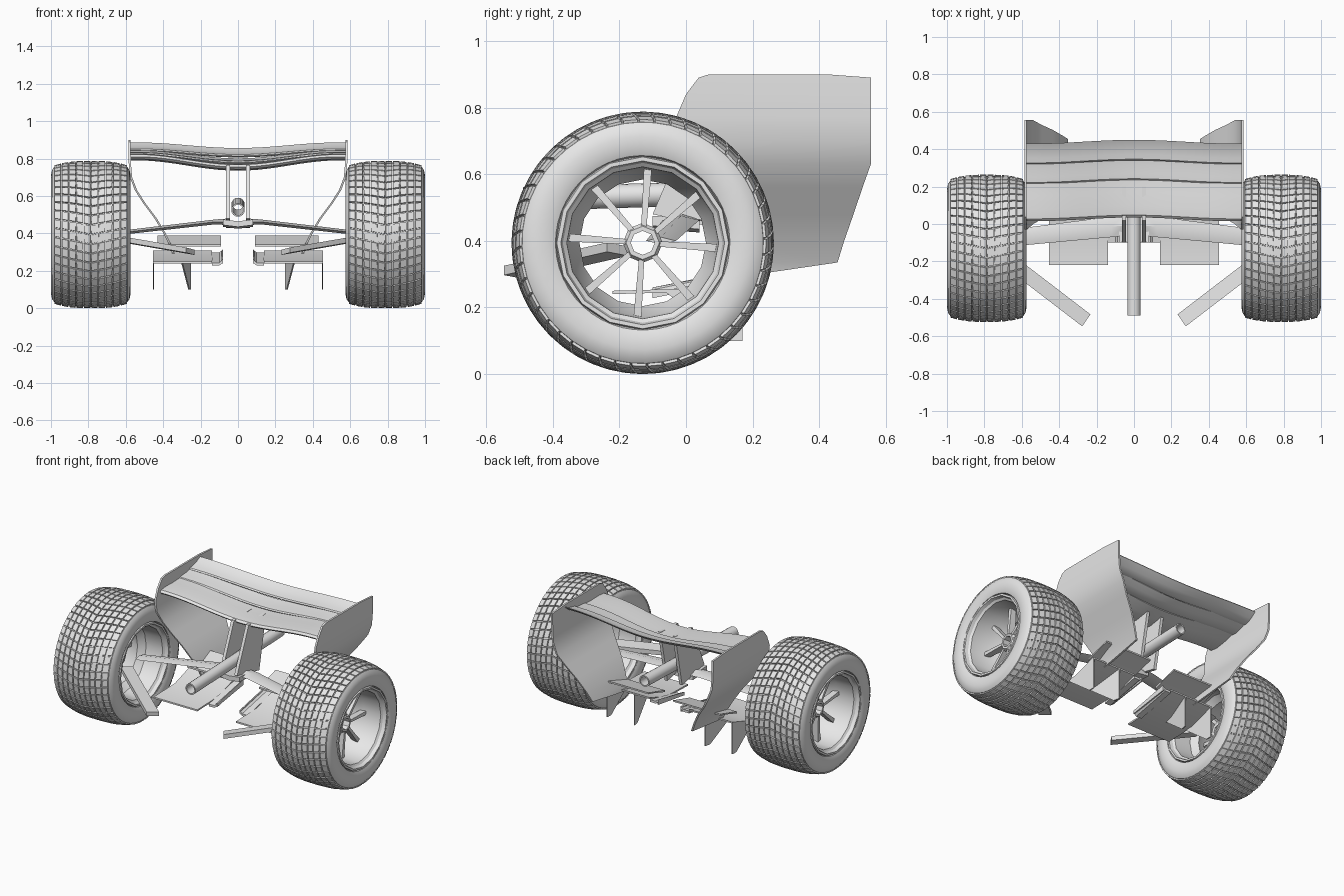
import bpy, bmesh
from math import sin, cos, pi, radians
from mathutils import Vector

cube = bpy.data.objects.get("Cube")
if cube:
    bpy.data.objects.remove(cube, do_unlink=True)

grey = bpy.data.materials.new("light_grey")
grey.use_nodes = True
grey.diffuse_color = (0.8, 0.8, 0.8, 1)
grey.node_tree.nodes["Principled BSDF"].inputs["Base Color"].default_value = (0.8, 0.8, 0.8, 1)


def finish(name, bm, mirror=True):
    bmesh.ops.recalc_face_normals(bm, faces=bm.faces)
    mesh = bpy.data.meshes.new(name)
    bm.to_mesh(mesh)
    bm.free()
    obj = bpy.data.objects.new(name, mesh)
    bpy.context.collection.objects.link(obj)
    mesh.materials.append(grey)
    bpy.ops.object.select_all(action='DESELECT')
    obj.select_set(True)
    bpy.context.view_layer.objects.active = obj
    bpy.ops.object.shade_smooth_by_angle(angle=radians(30))
    if mirror:
        obj.modifiers.new("Mirror", 'MIRROR')
    return obj


def skin(bm, rings, cap_start=True, cap_end=True, loop=False):
    """Join matching rings of points into a surface; returns the faces per strip."""
    vs = [[bm.verts.new(p) for p in ring] for ring in rings]
    n = len(vs[0])
    strips = []
    for i in range(len(vs) if loop else len(vs) - 1):
        a, b = vs[i], vs[(i + 1) % len(vs)]
        strips.append([bm.faces.new((a[k], a[(k + 1) % n], b[(k + 1) % n], b[k])) for k in range(n)])
    if not loop:
        if cap_start:
            bm.faces.new(vs[0])
        if cap_end:
            bm.faces.new(vs[-1])
    return strips


def loft(name, rings, mirror=True, **kw):
    bm = bmesh.new()
    skin(bm, rings, **kw)
    return finish(name, bm, mirror)


def panel(name, outline, x0, x1, mirror=True, yaw=0.0):
    """Side outline in (y, z) given thickness between x0 and x1."""
    return loft(name, [[(x + yaw * y, y, z) for y, z in outline] for x in (x0, x1)], mirror)


WHEEL = Vector((0.787, -0.13, 0.394))


def wheel_rings(profile, segs, skew=0.0):
    rings = []
    for u, r in profile:
        turn = skew * abs(u)
        rings.append([WHEEL + Vector((u, r * sin(2 * pi * k / segs + turn), r * cos(2 * pi * k / segs + turn)))
                      for k in range(segs)])
    return rings


def both_ends(half):
    return [(-u, r) for u, r in half] + [(u, r) for u, r in reversed(half)]


# Tyre: crowned tread cut into blocks, stepped sidewalls
ROWS = 10
tread = [(-0.195 + 0.39 * i / ROWS, 0) for i in range(ROWS + 1)]
tread = [(u, 0.386 - 0.024 * (abs(u) / 0.195) ** 3) for u, _ in tread]
wall = [(0.17, 0.25), (0.203, 0.262), (0.212, 0.285), (0.212, 0.32), (0.207, 0.345)]
left_wall = [(-u, r) for u, r in wall]
right_wall = list(reversed(wall))
bm = bmesh.new()
strips = skin(bm, wheel_rings(left_wall + tread + right_wall, 48, 0.5), loop=True)
bmesh.ops.recalc_face_normals(bm, faces=bm.faces)
blocks = [f for s in strips[len(wall):len(wall) + ROWS] for f in s]
bmesh.ops.inset_individual(bm, faces=blocks, thickness=0.0035, depth=0.0)
bmesh.ops.inset_individual(bm, faces=blocks, thickness=0.001, depth=0.008)
finish("tyre", bm)

# Rim: waisted barrel with grooved lips
outer = [(0.19, 0.278), (0.19, 0.262), (0.206, 0.258), (0.206, 0.246), (0.185, 0.24),
         (0.175, 0.228), (0.06, 0.222)]
rim = [(-0.02, 0.19)] + [(u, r) for u, r in reversed(outer)] + [(-u, r) for u, r in outer]
loft("rim", wheel_rings(rim, 16), loop=True)

# Hub and spokes
loft("hub", wheel_rings([(0.085, 0.036), (0.085, 0.05), (0.07, 0.06), (-0.03, 0.06), (-0.03, 0.036)], 8), loop=True)
bm = bmesh.new()
for k in range(8):
    a = 2 * pi * k / 8 + radians(4)
    out, side = Vector((0, sin(a), cos(a))), Vector((0, cos(a), -sin(a)))
    rings = []
    for r, w, d in ((0.05, 0.008, 0.025), (0.224, 0.012, 0.018)):
        c = WHEEL + out * r + Vector((0.055, 0, 0))
        rings.append([c + side * (w * s) + Vector((d * t, 0, 0)) for s, t in ((-1, -1), (1, -1), (1, 1), (-1, 1))])
    skin(bm, rings)
finish("spokes", bm)

# Wing end plates: rows of (z, x, front y, back y), curling inward below
rows = [(0.9, 0.58, 0.07, 0.42), (0.89, 0.58, 0.038, 0.555), (0.84, 0.58, 0.0, 0.555),
        (0.77, 0.578, -0.03, 0.555), (0.7, 0.572, -0.025, 0.555), (0.63, 0.545, 0.0, 0.555),
        (0.56, 0.5, 0.025, 0.53), (0.48, 0.44, 0.053, 0.503), (0.4, 0.392, 0.08, 0.475),
        (0.335, 0.36, 0.1, 0.455), (0.305, 0.35, 0.11, 0.25), (0.29, 0.345, 0.115, 0.14)]
loft("end_plate", [[(x - 0.006, f, z), (x + 0.006, f, z), (x + 0.006, b, z), (x - 0.006, b, z)]
                   for z, x, f, b in rows])


# Wing elements: cambered sections that sag towards the middle
def wing_element(name, y0, y1, z0, z1, sag, thick):
    shape = [(0, 0), (0.06, 0.35), (0.3, 0.45), (0.65, 0.25), (1, 0.08),
             (1, -0.08), (0.65, -0.4), (0.3, -0.6), (0.06, -0.35)]
    rings = []
    for i in range(13):
        x = 0.575 * i / 12
        bell = 0.5 + 0.5 * cos(pi * min(1, x / 0.54))
        rings.append([(x, y0 + (y1 - y0) * t + 0.02 * bell,
                       z0 + (z1 - z0) * t * t - sag * bell + thick * h) for t, h in shape])
    loft(name, rings, cap_start=False)


wing_element("main_wing", 0.015, 0.225, 0.81, 0.825, 0.055, 0.035)
wing_element("middle_flap", 0.215, 0.335, 0.825, 0.845, 0.045, 0.02)
wing_element("upper_flap", 0.32, 0.43, 0.845, 0.885, 0.03, 0.02)

# Wing pylons and their base
panel("pylon", [(-0.1, 0.48), (0.13, 0.43), (0.2, 0.775), (0.02, 0.765)], 0.043, 0.063)
loft("pylon_base", [[(x, -0.1, z), (x, 0.04, z - 0.01), (x, 0.04, z + 0.02), (x, -0.1, z + 0.03)]
                    for x, z in ((-0.08, 0.445), (0, 0.435), (0.08, 0.445))], mirror=False)

# Exhaust pipe, open at both ends
pipe = []
for y, z, r in ((-0.49, 0.525, 0.036), (0.43, 0.555, 0.036), (0.43, 0.555, 0.028), (-0.49, 0.525, 0.028)):
    pipe.append([(r * cos(pi * k / 8), y, z + r * sin(pi * k / 8)) for k in range(16)])
loft("exhaust_pipe", pipe, mirror=False, loop=True)

# Suspension arms: flat tapered fairings reaching the wheels
loft("suspension_arm", [[(x, f, z), (x, (f + b) / 2, z - t), (x, b, z), (x, (f + b) / 2, z + t)]
                        for x, f, b, z, t in ((0.05, -0.065, 0.05, 0.462, 0.018),
                                              (0.12, -0.07, 0.04, 0.462, 0.013),
                                              (0.66, -0.12, -0.03, 0.4, 0.011))])

# Forward blades angled in from the wheels
tip, root = Vector((0.255, -0.515, 0.305)), Vector((0.66, -0.205, 0.375))
across = Vector((0.022, -0.032, 0.006))
lift = Vector((0, 0, 0.014))
loft("front_blade", [[p - across - lift, p + across - lift, p + across + lift, p - across + lift]
                     for p in (tip, root)])

# Floor panels, kicked-up ramp, rear flap and hanging fins
floor = [(-0.22, 0.24), (0.0, 0.246), (0.17, 0.3), (0.17, 0.31), (0.0, 0.256), (-0.22, 0.25)]
panel("floor_panel", floor, 0.14, 0.455)
loft("floor_inner_edge", [[(x, -0.1, z), (x, 0.17, z + 0.055), (x, 0.17, z + 0.07), (x, -0.1, z + 0.015)]
                          for x, z in ((0.14, 0.228), (0.1, 0.228), (0.08, 0.245))])
panel("floor_side_wall", [(-0.1, 0.24), (0.17, 0.28), (0.17, 0.31), (-0.1, 0.26)], 0.08, 0.088)
panel("rear_flap", [(0.09, 0.33), (0.2, 0.365), (0.26, 0.38), (0.26, 0.39), (0.09, 0.342)], 0.09, 0.43)
fin = [(-0.06, 0.245), (0.0, 0.25), (0.17, 0.305), (0.17, 0.1), (0.13, 0.1)]
panel("outer_fin", fin, 0.448, 0.455)
panel("middle_fin", fin, 0.285, 0.292, yaw=-0.2)
